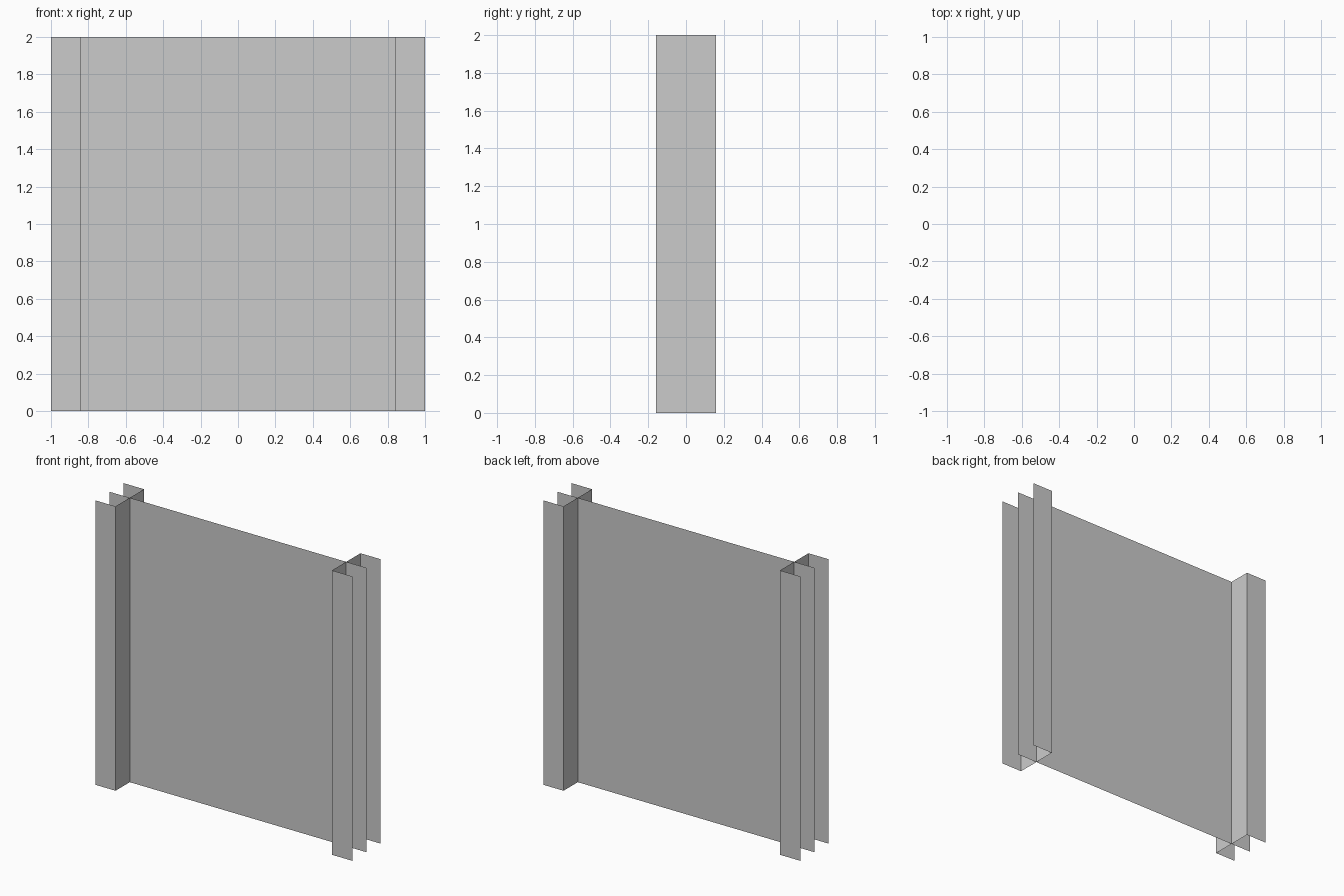
import bpy

if "Cube" in bpy.data.objects:
    bpy.data.objects.remove(bpy.data.objects["Cube"])

HALF, WEB, DEPTH, HEIGHT = 1.0, 0.842, 0.158, 2.0


def sheet(name, path):
    """Zero-thickness wall: a plan-view path raised to full height."""
    n = len(path)
    verts = [(x, y, z) for z in (0, HEIGHT) for x, y in path]
    faces = [(i, i + 1, n + i + 1, n + i) for i in range(n - 1)]
    mesh = bpy.data.meshes.new(name)
    mesh.from_pydata(verts, [], faces)
    obj = bpy.data.objects.new(name, mesh)
    bpy.context.collection.objects.link(obj)
    return obj


# Main panel between the two end channels
sheet("main_panel", [(-WEB, 0), (WEB, 0)])

# E-shaped ends: a channel opening outward plus a centre fin
for side, s in (("left", -1), ("right", 1)):
    sheet(side + "_channel", [(s * HALF, -DEPTH), (s * WEB, -DEPTH), (s * WEB, 0),
                              (s * WEB, DEPTH), (s * HALF, DEPTH)])
    sheet(side + "_centre_fin", [(s * WEB, 0), (s * HALF, 0)])
